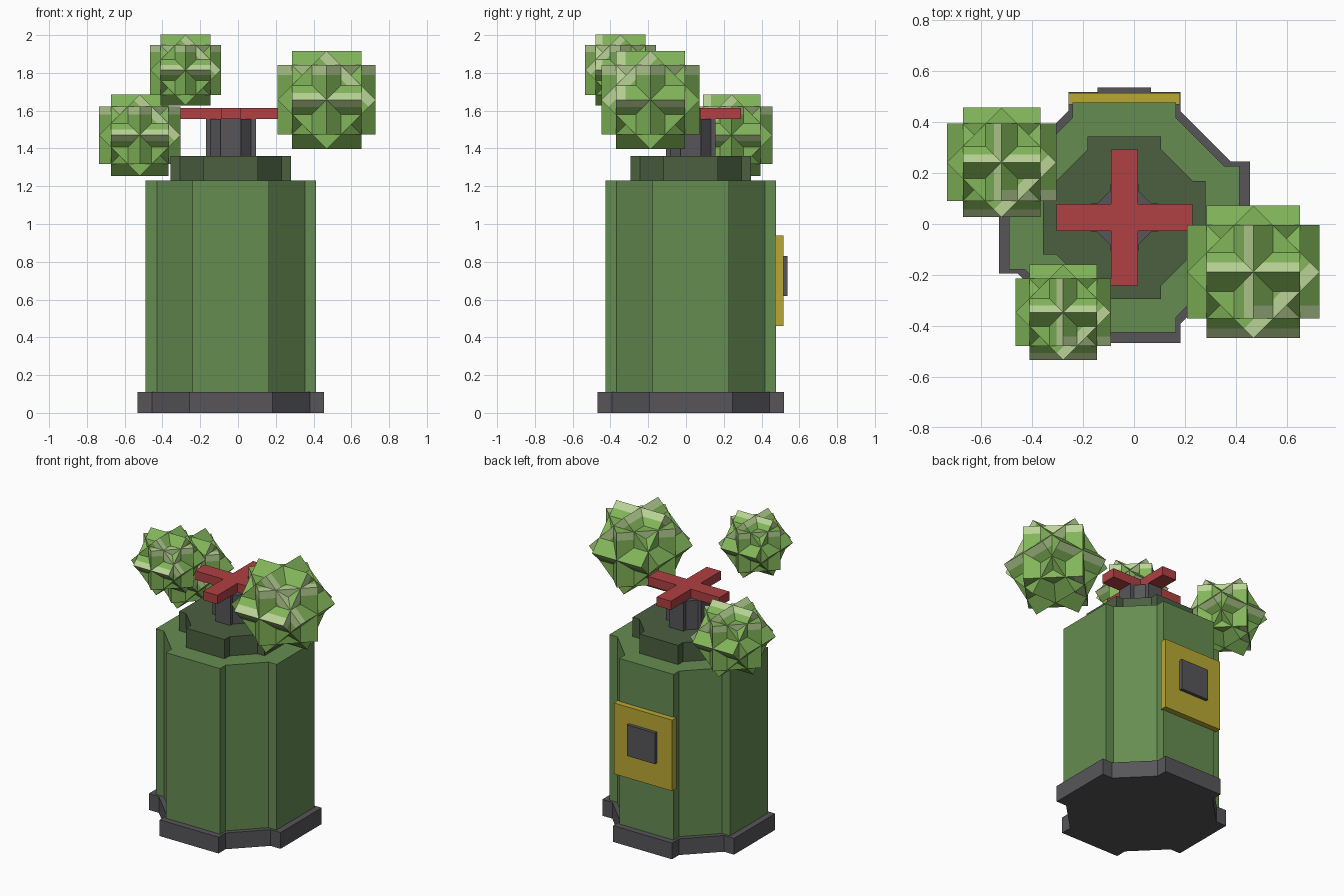
import bpy, bmesh, math
from mathutils import Matrix, Vector

if "Cube" in bpy.data.objects:
    bpy.data.objects.remove(bpy.data.objects["Cube"])

CX, CY = -0.038, 0.025   # axis of the tank


def material(name, r, g, b):
    m = bpy.data.materials.new(name)
    lin = [((c / 255 + 0.055) / 1.055) ** 2.4 for c in (r, g, b)]
    m.diffuse_color = (*lin, 1)
    m.use_nodes = True
    m.node_tree.nodes["Principled BSDF"].inputs["Base Color"].default_value = m.diffuse_color
    return m


GREEN = material("tank green", 102, 140, 81)
DARK_GREEN = material("dark green", 75, 96, 65)
GREY = material("dark grey", 87, 85, 89)
RED = material("valve red", 176, 64, 67)
YELLOW = material("label yellow", 186, 168, 52)
LEAF = material("leaf green", 130, 182, 90)
PALE = material("pale leaf", 186, 212, 150)


def finish(name, bm, *mats):
    bmesh.ops.recalc_face_normals(bm, faces=bm.faces)
    me = bpy.data.meshes.new(name)
    bm.to_mesh(me)
    bm.free()
    for m in mats:
        me.materials.append(m)
    ob = bpy.data.objects.new(name, me)
    bpy.context.collection.objects.link(ob)
    return ob


def prism(name, quadrant, z0, z1, mat):
    """Extrude an outline made by turning one quadrant's points four times."""
    bm = bmesh.new()
    ring = []
    for q in range(4):
        rot = Matrix.Rotation(q * math.pi / 2, 3, 'Z')
        for x, y in quadrant:
            ring.append(bm.verts.new(rot @ Vector((x, y, 0)) + Vector((CX, CY, z0))))
    face = bm.faces.new(ring)
    new = bmesh.ops.extrude_face_region(bm, geom=[face])["geom"]
    top = [v for v in new if isinstance(v, bmesh.types.BMVert)]
    bmesh.ops.translate(bm, verts=top, vec=(0, 0, z1 - z0))
    return finish(name, bm, mat)


def notched(name, h, w, a, z0, z1, mat):
    """Notched octagon: four arms (reach h, half width w) and bevels between."""
    return prism(name, [(h, -w), (h, w), (a, w), (w, a)], z0, z1, mat)


def box(name, lo, hi, mat):
    bm = bmesh.new()
    lo, hi = Vector(lo), Vector(hi)
    bmesh.ops.create_cube(bm, size=1)
    bmesh.ops.scale(bm, verts=bm.verts, vec=hi - lo)
    bmesh.ops.translate(bm, verts=bm.verts, vec=(lo + hi) / 2)
    return finish(name, bm, mat)


def leaf_ball(name, centre, reach):
    """Three cubes, each turned 45 degrees on its own axis, with a pale edge strip."""
    h = reach / math.sqrt(2)
    s = 2 * h / 7
    out = bmesh.new()
    for axis in 'XYZ':
        bm = bmesh.new()
        bmesh.ops.create_cube(bm, size=2 * h)
        for co, no in (((0, 0, h - s), (0, 0, 1)), ((0, s - h, 0), (0, 1, 0)),
                       ((0, h - s, 0), (0, 1, 0))):
            bmesh.ops.bisect_plane(bm, geom=bm.verts[:] + bm.edges[:] + bm.faces[:],
                                   plane_co=co, plane_no=no)
        bm.normal_update()
        for f in bm.faces:
            c, n = f.calc_center_median(), f.normal
            if n.z > 0.5:
                pale = c.y < s - h
            elif n.z < -0.5:
                pale = c.y > h - s
            else:
                pale = c.z > h - s
            f.material_index = int(pale)
        bmesh.ops.transform(bm, verts=bm.verts, matrix=Matrix.Translation(centre)
                            @ Matrix.Rotation(math.pi / 4, 4, axis))
        tmp = bpy.data.meshes.new("tmp")
        bm.to_mesh(tmp)
        bm.free()
        out.from_mesh(tmp)
        bpy.data.meshes.remove(tmp)
    return finish(name, out, LEAF, PALE)


# Tank
notched("base_ring", 0.493, 0.22, 0.418, 0, 0.11, GREY)
notched("tank_body", 0.452, 0.203, 0.392, 0.11, 1.23, GREEN)
notched("tank_cap", 0.319, 0.144, 0.268, 1.23, 1.36, DARK_GREEN)
notched("valve_post", 0.132, 0.055, 0.107, 1.36, 1.555, GREY)

# Cross-shaped valve handle
prism("valve_handle", [(0.267, -0.053), (0.267, 0.053), (0.053, 0.053)],
      1.555, 1.615, RED)

# Label on the back
box("label_plate", (-0.257, 0.47, 0.46), (0.18, 0.515, 0.94), YELLOW)
box("label_symbol", (-0.143, 0.51, 0.62), (0.067, 0.537, 0.83), GREY)

# Floating leaf balls
leaf_ball("leaf_ball_large", (0.469, -0.188, 1.657), 0.26)
leaf_ball("leaf_ball_small", (-0.278, -0.347, 1.815), 0.187)
leaf_ball("leaf_ball_medium", (-0.52, 0.242, 1.47), 0.215)
